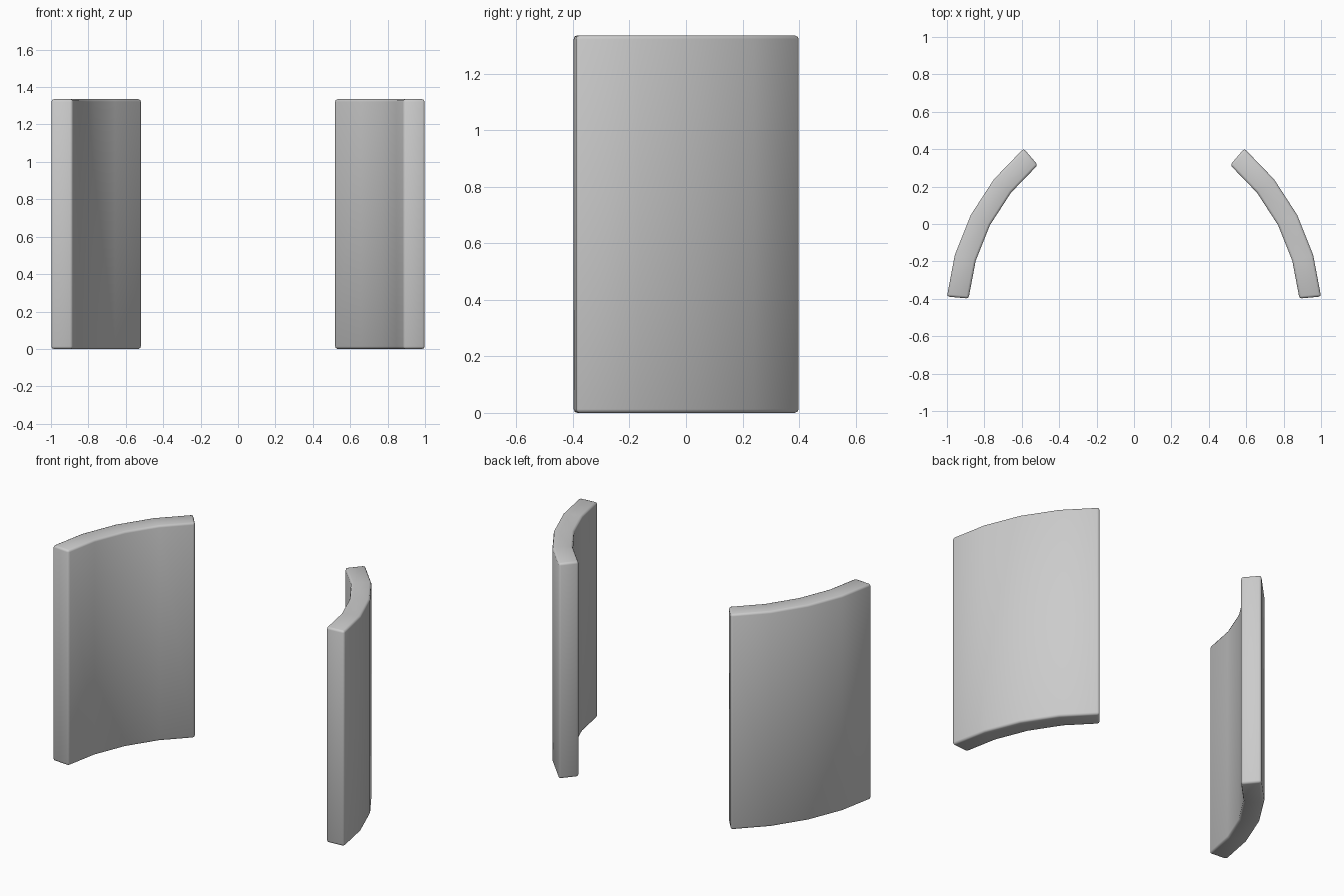
import bpy, bmesh, math

if "Cube" in bpy.data.objects:
    bpy.data.objects.remove(bpy.data.objects["Cube"])

HEIGHT = 1.335
CENTRE = (-0.175, -0.495)       # arc centre of the right-hand panel
R_OUT, R_IN = 1.18, 1.064
A0, A1, SEGS = math.radians(5.2), math.radians(49.6), 4


def arc(radius, side):
    pts = []
    for i in range(SEGS + 1):
        a = A0 + (A1 - A0) * i / SEGS
        pts.append((side * (CENTRE[0] + radius * math.cos(a)),
                    CENTRE[1] + radius * math.sin(a)))
    return pts


def curved_panel(name, side):
    bm = bmesh.new()
    # Quad strip footprint, extruded upwards
    outer = [bm.verts.new((x, y, 0)) for x, y in arc(R_OUT, side)]
    inner = [bm.verts.new((x, y, 0)) for x, y in arc(R_IN, side)]
    base = [bm.faces.new((outer[i], outer[i + 1], inner[i + 1], inner[i]))
            for i in range(SEGS)]
    ext = bmesh.ops.extrude_face_region(bm, geom=base, use_keep_orig=True)
    top = [g for g in ext["geom"] if isinstance(g, bmesh.types.BMVert)]
    bmesh.ops.translate(bm, verts=top, vec=(0, 0, HEIGHT))
    bmesh.ops.recalc_face_normals(bm, faces=bm.faces)

    # Softly rounded rims and corners
    rims = [e for e in bm.edges if e.calc_face_angle(0) > math.radians(40)]
    bmesh.ops.bevel(bm, geom=rims, offset=0.013, segments=2, profile=0.5,
                    affect='EDGES', clamp_overlap=True)
    bmesh.ops.recalc_face_normals(bm, faces=bm.faces)

    mesh = bpy.data.meshes.new(name)
    bm.to_mesh(mesh)
    bm.free()
    obj = bpy.data.objects.new(name, mesh)
    bpy.context.collection.objects.link(obj)
    bpy.ops.object.select_all(action='DESELECT')
    obj.select_set(True)
    bpy.context.view_layer.objects.active = obj
    bpy.ops.object.shade_smooth_by_angle(angle=math.radians(50))


curved_panel("right_panel", 1)
curved_panel("left_panel", -1)
